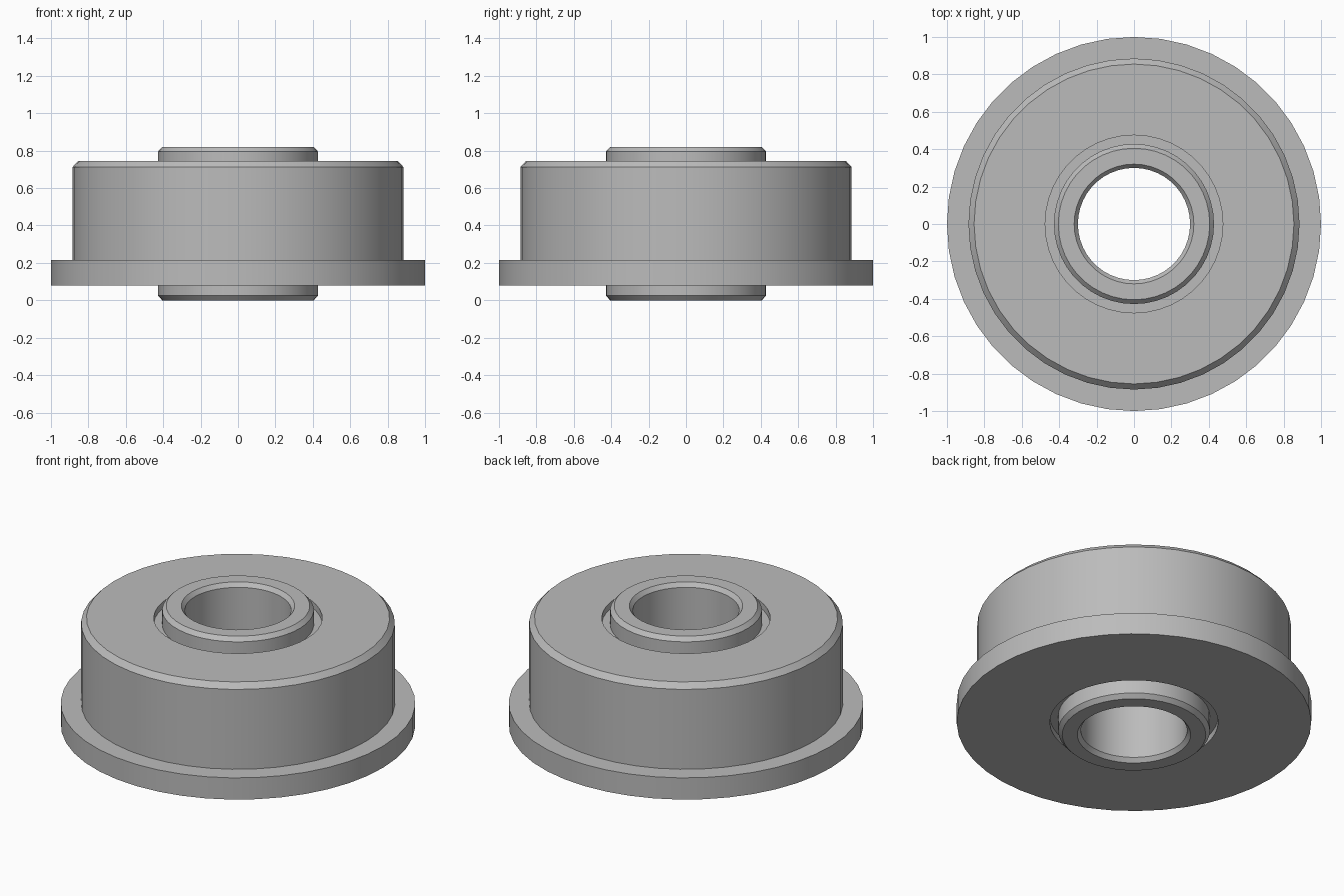
import bpy
import bmesh
from math import radians, sin, cos, tau

cube = bpy.data.objects.get("Cube")
if cube:
    bpy.data.objects.remove(cube, do_unlink=True)

SIDES = 44
HEIGHT = 0.82

steel = bpy.data.materials.new("brushed steel grey")
steel.use_nodes = True
GREY = (0.5, 0.5, 0.5, 1)
steel.diffuse_color = GREY
steel.node_tree.nodes["Principled BSDF"].inputs["Base Color"].default_value = GREY


def lathe(name, profile):
    """Revolve a closed (radius, height) profile around the z axis."""
    bm = bmesh.new()
    rings = []
    for i in range(SIDES):
        a = tau * i / SIDES
        rings.append([bm.verts.new((r * cos(a), r * sin(a), z)) for r, z in profile])
    count = len(profile)
    for i in range(SIDES):
        here, there = rings[i], rings[(i + 1) % SIDES]
        for j in range(count):
            k = (j + 1) % count
            bm.faces.new((here[j], there[j], there[k], here[k]))
    bmesh.ops.recalc_face_normals(bm, faces=bm.faces)
    mesh = bpy.data.meshes.new(name)
    bm.to_mesh(mesh)
    bm.free()
    mesh.materials.append(steel)
    obj = bpy.data.objects.new(name, mesh)
    bpy.context.collection.objects.link(obj)
    bpy.ops.object.select_all(action="DESELECT")
    obj.select_set(True)
    bpy.context.view_layer.objects.active = obj
    bpy.ops.object.shade_smooth_by_angle(angle=radians(25))
    return obj


# Inner sleeve: bevelled tube, symmetric top and bottom
half = [(0.30, 0.025), (0.32, 0), (0.405, 0), (0.428, 0.025)]
lathe("inner_sleeve", half + [(r, HEIGHT - z) for r, z in reversed(half)])

# Outer ring: flange at the bottom, bevelled top edge
lathe("flanged_outer_ring", [
    (0.475, 0.08), (1.0, 0.08), (1.0, 0.215), (0.885, 0.215),
    (0.885, 0.712), (0.855, 0.745), (0.475, 0.745)])

# Shield filling the gap between the rings, slightly recessed at both ends
lathe("recessed_shield", [
    (0.428, 0.12), (0.475, 0.12), (0.475, 0.705), (0.428, 0.705)])
